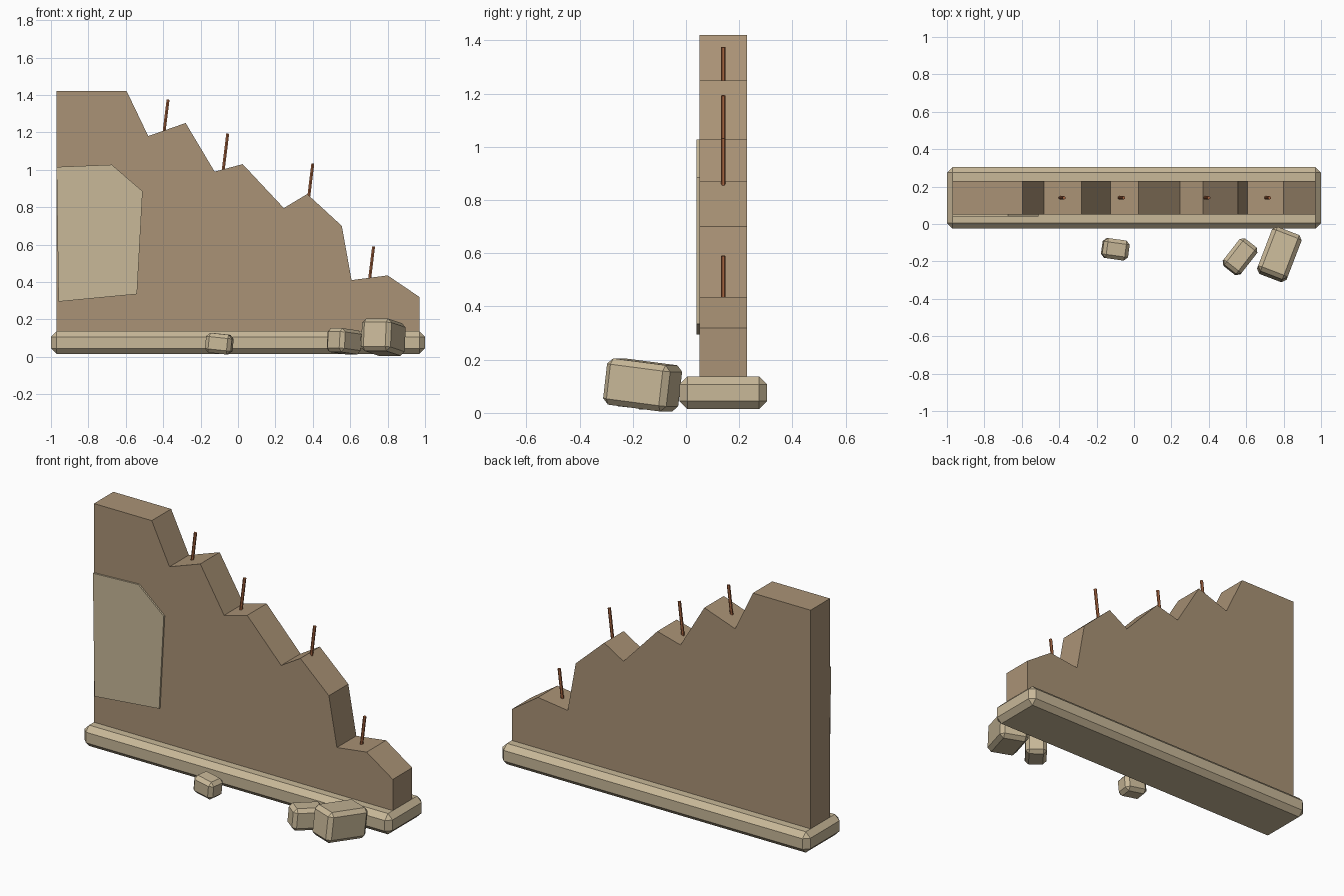
import bpy, bmesh
from math import radians
from mathutils import Matrix, Euler, Vector

if "Cube" in bpy.data.objects:
    bpy.data.objects.remove(bpy.data.objects["Cube"])


def material(name, rgb):
    m = bpy.data.materials.new(name)
    m.diffuse_color = (*rgb, 1)
    m.use_nodes = True
    m.node_tree.nodes["Principled BSDF"].inputs["Base Color"].default_value = m.diffuse_color
    return m


STONE = material("stone", (0.40, 0.29, 0.18))
PALE = material("pale_stone", (0.58, 0.48, 0.315))
RUST = material("rust", (0.42, 0.14, 0.055))


def finish(bm, name, mat):
    bmesh.ops.recalc_face_normals(bm, faces=bm.faces)
    me = bpy.data.meshes.new(name)
    bm.to_mesh(me)
    bm.free()
    me.materials.append(mat)
    ob = bpy.data.objects.new(name, me)
    bpy.context.collection.objects.link(ob)
    return ob


def slab(name, profile, y0, y1, mat):
    """Extrude an x-z outline from y0 to y1."""
    bm = bmesh.new()
    face = bm.faces.new([bm.verts.new((x, y0, z)) for x, z in profile])
    ext = bmesh.ops.extrude_face_region(bm, geom=[face])
    verts = [g for g in ext["geom"] if isinstance(g, bmesh.types.BMVert)]
    bmesh.ops.translate(bm, verts=verts, vec=(0, y1 - y0, 0))
    return finish(bm, name, mat)


def block(name, loc, size, bevel, mat, rot=(0, 0, 0)):
    """Box with chamfered edges."""
    bm = bmesh.new()
    bmesh.ops.create_cube(bm, size=1, matrix=Matrix.Diagonal((*size, 1)))
    bmesh.ops.bevel(bm, geom=bm.edges[:], offset=bevel, segments=1,
                    affect='EDGES', profile=0.5)
    ob = finish(bm, name, mat)
    ob.location = loc
    ob.rotation_euler = [radians(a) for a in rot]
    return ob


def rod(name, top, length, tilt, mat):
    """Thin six-sided bar hanging down from its top point."""
    bm = bmesh.new()
    bmesh.ops.create_cone(bm, cap_ends=True, segments=6, radius1=0.009,
                          radius2=0.009, depth=length,
                          matrix=Matrix.Translation((0, 0, -length / 2)))
    ob = finish(bm, name, mat)
    ob.location = top
    ob.rotation_euler = (0, radians(tilt), 0)
    return ob


# Footing
block("footing", (0, 0.14, 0.076), (2.0, 0.33, 0.122), 0.03, PALE)

# Broken wall
slab("broken_wall", [
    (-0.97, 0.02), (-0.97, 1.42), (-0.595, 1.42), (-0.48, 1.18),
    (-0.28, 1.25), (-0.125, 0.99), (0.025, 1.03), (0.245, 0.795),
    (0.37, 0.87), (0.555, 0.70), (0.607, 0.41), (0.80, 0.435),
    (0.97, 0.32), (0.97, 0.02)], 0.05, 0.23, STONE)

# Remaining plaster patch on the front
slab("plaster_patch", [
    (-0.96, 0.295), (-0.97, 1.015), (-0.675, 1.027),
    (-0.51, 0.885), (-0.54, 0.335)], 0.04, 0.055, PALE)

# Exposed reinforcing bars
for i, (x, z) in enumerate([(-0.374, 1.375), (-0.055, 1.193),
                            (0.40, 1.033), (0.725, 0.59)]):
    rod(f"reinforcing_bar_{i + 1}", (x, 0.14, z), 0.22, 7, RUST)

# Fallen rubble
block("rubble_large", (0.777, -0.163, 0.105), (0.169, 0.256, 0.175), 0.022, PALE, (-7, 0, -21))
block("rubble_medium", (0.567, -0.175, 0.083), (0.12, 0.18, 0.128), 0.02, PALE, (-5, 0, -38))
block("rubble_small", (-0.1, -0.135, 0.07), (0.14, 0.108, 0.106), 0.02, PALE, (0, 6, -8))
